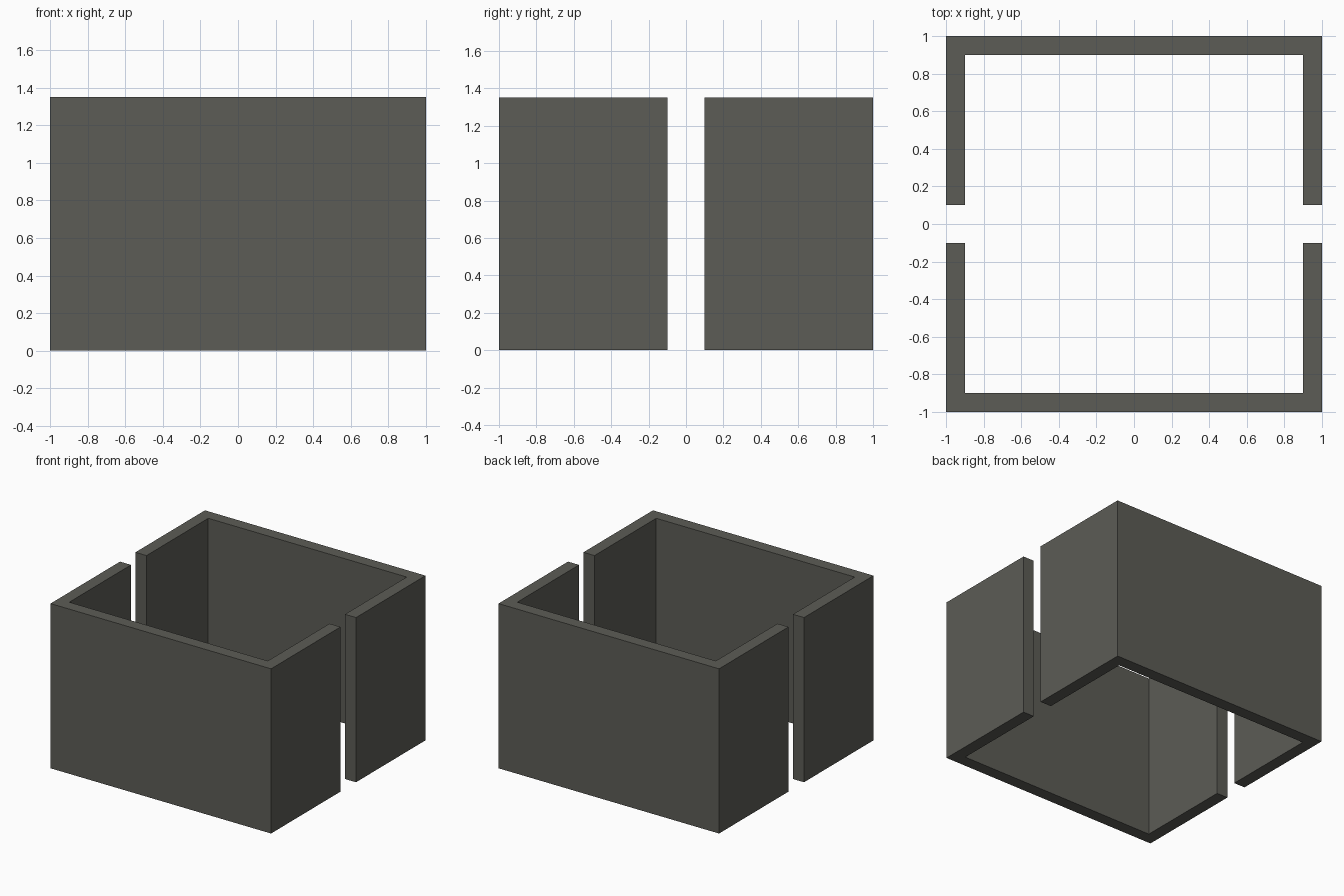
import bpy, bmesh

if "Cube" in bpy.data.objects:
    bpy.data.objects.remove(bpy.data.objects["Cube"])

H = 1.35   # wall height
T = 0.1    # wall thickness
G = 0.1    # half width of the gap

mat = bpy.data.materials.new("dark warm grey")
mat.diffuse_color = (0.107, 0.107, 0.093, 1)
mat.use_nodes = True
mat.node_tree.nodes["Principled BSDF"].inputs["Base Color"].default_value = mat.diffuse_color


def channel(name, s):
    """U-shaped wall: footprint profile extruded upward, s picks the side in y."""
    profile = [(-1, G), (-1 + T, G), (-1 + T, 1 - T), (1 - T, 1 - T),
               (1 - T, G), (1, G), (1, 1), (-1, 1)]
    bm = bmesh.new()
    face = bm.faces.new([bm.verts.new((x, y * s, 0)) for x, y in profile])
    ext = bmesh.ops.extrude_face_region(bm, geom=[face], use_keep_orig=True)
    top = [v for v in ext["geom"] if isinstance(v, bmesh.types.BMVert)]
    bmesh.ops.translate(bm, verts=top, vec=(0, 0, H))
    bmesh.ops.recalc_face_normals(bm, faces=bm.faces)
    mesh = bpy.data.meshes.new(name)
    bm.to_mesh(mesh)
    bm.free()
    mesh.materials.append(mat)
    bpy.context.collection.objects.link(bpy.data.objects.new(name, mesh))


# Two mirrored wall halves
channel("front_wall", -1)
channel("back_wall", 1)
